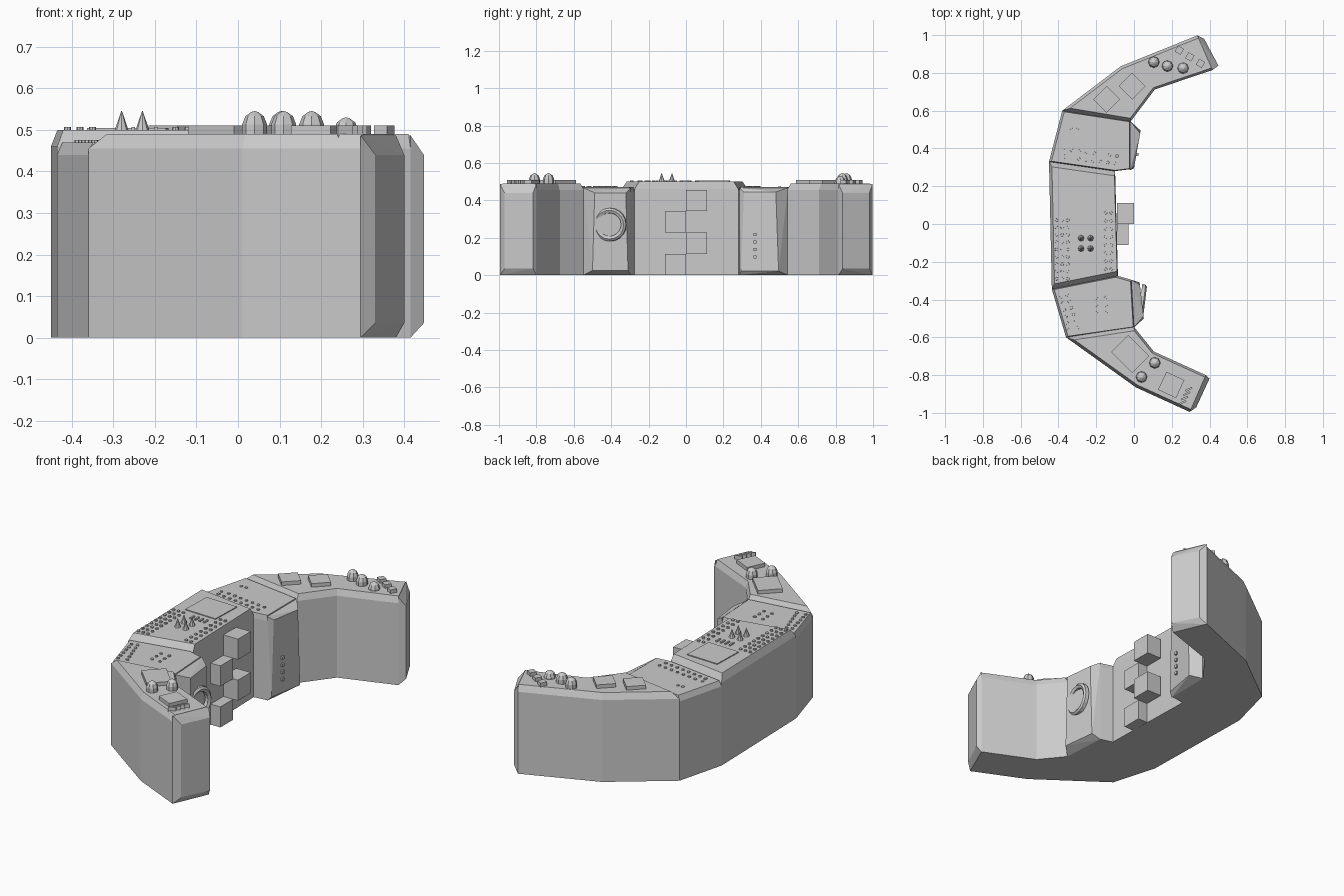
import bpy, bmesh
from math import radians, cos, sin
from mathutils import Vector, Matrix
from mathutils.geometry import intersect_line_line_2d, intersect_line_line

if "Cube" in bpy.data.objects:
    bpy.data.objects.remove(bpy.data.objects["Cube"])


def finish(bm, name):
    bmesh.ops.recalc_face_normals(bm, faces=bm.faces)
    me = bpy.data.meshes.new(name)
    bm.to_mesh(me)
    bm.free()
    ob = bpy.data.objects.new(name, me)
    bpy.context.collection.objects.link(ob)
    return ob


def inset_outline(pts, widths):
    """Move each edge of a counter-clockwise outline inwards by its own width."""
    lines = []
    for i, p in enumerate(pts):
        a, b = Vector((*p, 0)), Vector((*pts[(i + 1) % len(pts)], 0))
        d = (b - a).normalized()
        n = Vector((-d.y, d.x, 0)) * widths[i]
        lines.append((a + n, b + n))
    return [intersect_line_line(*lines[i - 1], *lines[i])[0] for i in range(len(pts))]


def cabinet(name, pts, shoulder, top, widths):
    """Upright block with a chamfered top rim."""
    bm = bmesh.new()
    inner = inset_outline(pts, widths)
    rings = [[bm.verts.new((x, y, z)) for x, y in pts] for z in (0, shoulder)]
    rings.append([bm.verts.new((p.x, p.y, top)) for p in inner])
    n = len(pts)
    for lo, hi in zip(rings, rings[1:]):
        for i in range(n):
            bm.faces.new((lo[i], lo[(i + 1) % n], hi[(i + 1) % n], hi[i]))
    bm.faces.new(rings[0])
    bm.faces.new(rings[-1])
    bmesh.ops.remove_doubles(bm, verts=bm.verts, dist=1e-4)
    return finish(bm, name)


def tapered_face(name, base, face, top, z0, z1, lean=0.0):
    """Bevelled panel bulging from a base edge to a smaller face."""
    bm = bmesh.new()
    (fa, fb) = Vector(face[0]), Vector(face[1])
    d = (fb - fa).normalized() * lean
    for p in base:
        for z in (0, top):
            bm.verts.new((*p, z))
    for p, q in ((fa, fa + d), (fb, fb - d)):
        bm.verts.new((*p, z0))
        bm.verts.new((*q, z1))
    bmesh.ops.convex_hull(bm, input=bm.verts)
    bmesh.ops.dissolve_limit(bm, angle_limit=radians(1), verts=bm.verts, edges=bm.edges)
    return finish(bm, name)


def boxes(name, places, size, angle=0):
    """Boxes standing on the given points."""
    bm = bmesh.new()
    for x, y, z in places:
        m = (Matrix.Translation((x, y, z + size[2] / 2)) @ Matrix.Rotation(radians(angle), 4, 'Z')
             @ Matrix.Diagonal((*size, 1)))
        bmesh.ops.create_cube(bm, size=1, matrix=m)
    return finish(bm, name)


def turned(name, places, profile, sides=8):
    """Small knobs made by stacking rings (radius, height)."""
    bm = bmesh.new()
    for x, y, z in places:
        for (r0, h0), (r1, h1) in zip(profile, profile[1:]):
            m = Matrix.Translation((x, y, z + (h0 + h1) / 2))
            bmesh.ops.create_cone(bm, segments=sides, radius1=r0, radius2=r1,
                                  depth=h1 - h0, cap_ends=(r1 == profile[-1][0]), matrix=m)
    return finish(bm, name)


def row(a, b, n, z):
    return [(a[0] + (b[0] - a[0]) * i / (n - 1), a[1] + (b[1] - a[1]) * i / (n - 1), z) for i in range(n)]


# Main cabinets
cabinet("centre_cabinet", [(-.435, -.345), (-.085, -.275), (-.1, .28), (-.45, .33)],
        .46, .5, [.025, .004, .025, .015])
cabinet("left_pod", [(-.36, -.6), (0, -.548), (-.015, -.295), (-.085, -.275), (-.435, -.345)],
        .44, .47, [.004, .004, .01, .004, .012])
cabinet("right_pod", [(-.45, .33), (-.1, .28), (-.02, .29), (-.02, .545), (-.38, .6)],
        .44, .47, [.004, .004, .004, .004, .012])
cabinet("left_wing", [(-.36, -.6), (.01, -.865), (.295, -.995), (.38, -.8), (.105, -.675), (0, -.545)],
        .455, .49, [.015, .015, 0, .012, .012, .02])
cabinet("right_wing", [(-.38, .6), (-.02, .54), (.11, .712), (.415, .815), (.335, .998), (-.07, .835)],
        .455, .49, [.02, .012, .012, 0, .015, .015])

# Bevelled wing ends and pod fronts
tapered_face("left_wing_end", [(.295, -.995), (.38, -.8)], [(.33, -.97), (.4, -.818)], .487, .035, .44)
tapered_face("right_wing_end", [(.335, .998), (.415, .815)], [(.372, .98), (.447, .838)], .487, .035, .44)
tapered_face("left_pod_front", [(0, -.548), (-.015, -.295)], [(.052, -.5), (.03, -.31)], .467, .025, .44, .012)
tapered_face("right_pod_front", [(-.02, .545), (-.02, .285)], [(.035, .495), (0, .295)], .467, .022, .445, .015)

# Staggered blocks on the centre front
for i in range(4):
    near = i % 2
    boxes(f"front_block_{i + 1}", [(-.06 if not near else -.045, .056 if near else -.056, .114 * i)],
          (.06 if not near else .09, .112, .114))

# Porthole ring on the left pod
bm = bmesh.new()
frame = Matrix.Translation((.043, -.408, .27)) @ Matrix.Rotation(radians(-7), 4, 'Z') @ Matrix.Rotation(radians(90), 4, 'Y')
major, sides = .077, 20
rings = []
for i in range(sides):
    a = i * 2 * radians(180) / sides
    rings.append([bm.verts.new(frame @ Vector((r * cos(a), r * sin(a), h)))
                  for r, h in ((.09, -.01), (.088, .008), (.077, .016), (.062, .008), (.06, -.01))])
for i in range(sides):
    p, q = rings[i], rings[(i + 1) % sides]
    for k in range(4):
        bm.faces.new((p[k], q[k], q[k + 1], p[k + 1]))
finish(bm, "porthole_ring")

# Screens and pads
boxes("centre_screen", [(-.265, .142, .49)], (.19, .18, .015), -2)
boxes("right_wing_pads", [(-.145, .66, .48), (-.01, .73, .48)], (.1, .1, .03), 45)
boxes("left_wing_large_pad", [(-.02, -.688, .48)], (.127, .157, .03), 45)
boxes("left_wing_small_pad", [(.197, -.852, .48)], (.105, .105, .03), -25)
boxes("right_wing_keys", [(.24, .92, .48), (.295, .885, .48), (.352, .85, .48)], (.036, .036, .03), -30)

# Switch bars
boxes("centre_switches", row((-.28, 0), (-.197, 0), 4, .495), (.009, .035, .012))
boxes("left_wing_switches", row((.29, -.875), (.257, -.945), 4, .48), (.04, .01, .03), 25)

# Domed knobs and levers
dome = [(.03, 0), (.03, .025), (.022, .045), (.008, .055), (.001, .057)]
turned("right_wing_knobs", [(.105, .857, .488), (.177, .836, .488), (.26, .825, .473)], dome)
turned("left_wing_knobs", [(.04, -.81, .488), (.11, -.735, .488)], dome)
turned("centre_levers", [(x, y, .498) for x in (-.28, -.23) for y in (-.075, -.13)],
       [(.017, 0), (.001, .047)])

# Small round buttons
button = [(.009, 0), (.008, .012)]
centre = [p for x in (-.41, -.38, -.35) for p in row((x, -.29), (x, .02), 9, .495)]
centre += [p for x in (-.15, -.12) for p in row((x, -.24), (x, .06), 8, .495)]
turned("centre_buttons", centre, button)
turned("left_pod_buttons",
       row((-.385, -.385), (-.345, -.56), 6, .464) + row((-.355, -.375), (-.297, -.548), 6, .464)
       + [(x, y, .464) for x in (-.2, -.15) for y in (-.47, -.43, -.39)], button)
turned("right_pod_buttons",
       row((-.37, .355), (-.1, .32), 8, .464) + row((-.33, .39), (-.09, .36), 7, .464)
       + [(-.375, .39, .462), (-.37, .36, .462), (-.33, .5, .462), (-.3, .5, .462)], button)
boxes("right_pod_front_lights", [(.016, .368, z) for z in (.09, .13, .17, .21)], (.014, .016, .016))
